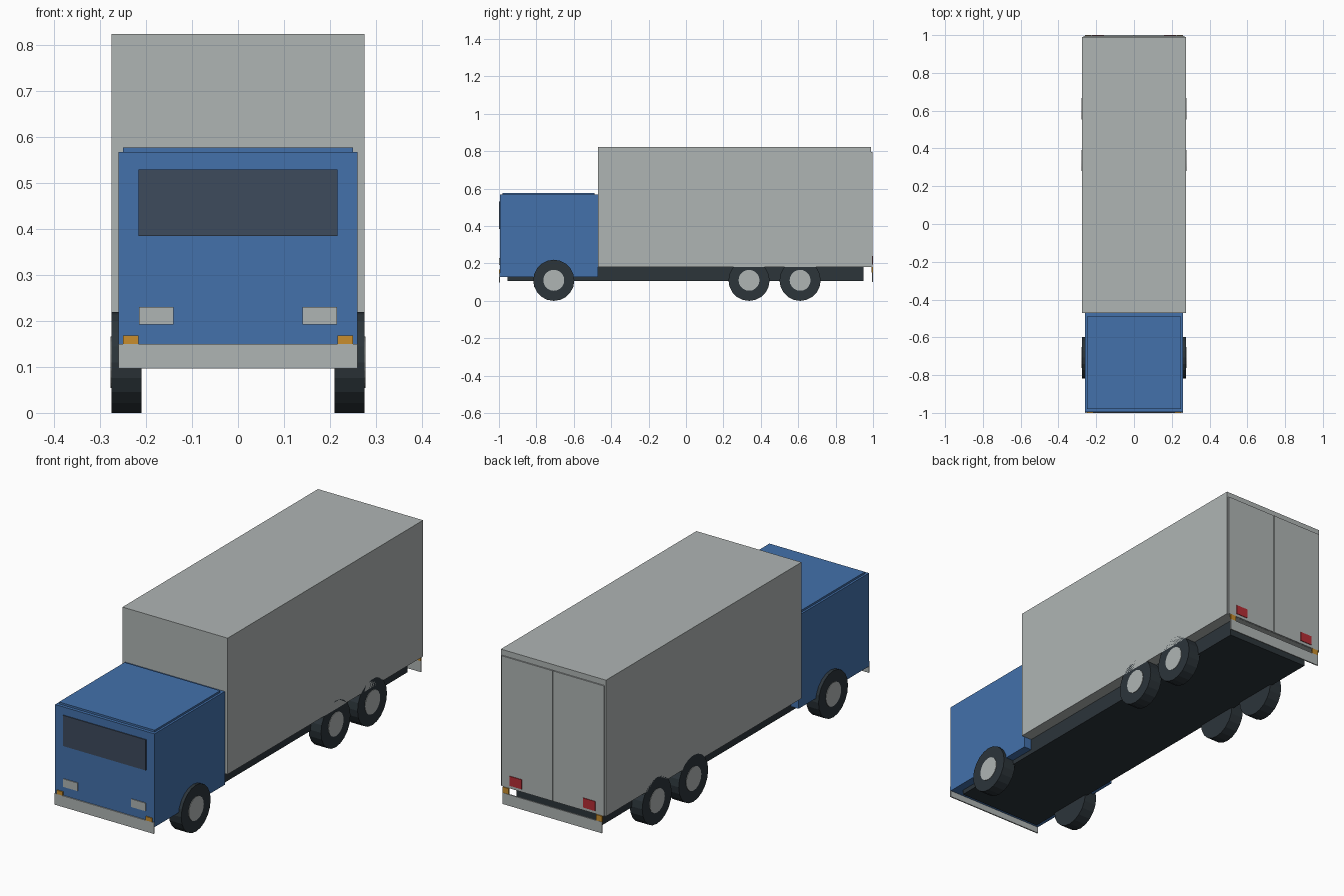
import bpy
import math

default = bpy.data.objects.get("Cube")
if default:
    bpy.data.objects.remove(default, do_unlink=True)


def material(name, r, g, b):
    m = bpy.data.materials.new(name)
    m.use_nodes = True
    m.diffuse_color = (r, g, b, 1)
    m.node_tree.nodes["Principled BSDF"].inputs["Base Color"].default_value = (r, g, b, 1)
    return m


BLUE = material("cab blue", 0.056, 0.165, 0.41)
GREY = material("light grey", 0.43, 0.46, 0.455)
DARK = material("rubber black", 0.025, 0.035, 0.042)
GLASS = material("tinted glass", 0.048, 0.069, 0.107)
ORANGE = material("indicator orange", 0.58, 0.27, 0.026)
RED = material("tail light red", 0.46, 0.027, 0.035)


def block(name, x, y, z, mat):
    """Box between the given (low, high) limits on each axis."""
    limits = (x, y, z)
    bpy.ops.mesh.primitive_cube_add(size=1, location=[(a + b) / 2 for a, b in limits])
    ob = bpy.context.object
    ob.name = name
    ob.scale = [b - a for a, b in limits]
    bpy.ops.object.transform_apply(location=False, rotation=False)
    ob.data.materials.append(mat)
    return ob


def pair(name, x, y, z, mat):
    """The same box on both sides; x is given for the left side."""
    block("left_" + name, x, y, z, mat)
    block("right_" + name, (-x[1], -x[0]), y, z, mat)


def disc(name, radius, x, y, z, mat):
    """Cylinder lying along the x axis between two x limits."""
    bpy.ops.mesh.primitive_cylinder_add(
        vertices=20, radius=radius, depth=abs(x[1] - x[0]),
        location=((x[0] + x[1]) / 2, y, z), rotation=(0, math.pi / 2, 0))
    ob = bpy.context.object
    ob.name = name
    ob.data.materials.append(mat)


# Chassis, cab and cargo box
block("chassis", (-0.22, 0.22), (-0.955, 0.95), (0.105, 0.182), DARK)
block("cab", (-0.26, 0.26), (-0.995, -0.47), (0.127, 0.568), BLUE)
block("cab_roof", (-0.25, 0.25), (-0.98, -0.49), (0.567, 0.577), BLUE)
block("cargo_box", (-0.275, 0.275), (-0.47, 0.99), (0.18, 0.824), GREY)

# Cab front
block("windscreen", (-0.217, 0.217), (-0.999, -0.994), (0.385, 0.53), GLASS)
pair("headlight", (0.14, 0.215), (-0.999, -0.994), (0.192, 0.23), GREY)
pair("front_indicator", (0.217, 0.25), (-1.0, -0.994), (0.15, 0.168), ORANGE)
block("front_bumper", (-0.26, 0.26), (-1.0, -0.994), (0.097, 0.15), GREY)

# Cargo doors with a narrow gap between them
pair("cargo_door", (0.002, 0.268), (0.989, 0.996), (0.181, 0.797), GREY)
block("door_seam", (-0.002, 0.002), (0.989, 0.992), (0.181, 0.797), DARK)

# Rear lights and bumper
pair("tail_light", (0.16, 0.223), (0.995, 0.999), (0.195, 0.24), RED)
pair("rear_indicator", (0.228, 0.26), (0.993, 0.999), (0.153, 0.18), ORANGE)
block("rear_bumper", (-0.26, 0.26), (0.994, 1.0), (0.1, 0.153), GREY)

# Wheels with flat hubs
for axle, y in (("front", -0.707), ("middle", 0.337), ("rear", 0.61)):
    for side, s in (("left", 1), ("right", -1)):
        disc(f"{axle}_{side}_tyre", 0.11, (s * 0.21, s * 0.275), y, 0.11, DARK)
        disc(f"{axle}_{side}_hub", 0.056, (s * 0.27, s * 0.277), y, 0.11, GREY)
